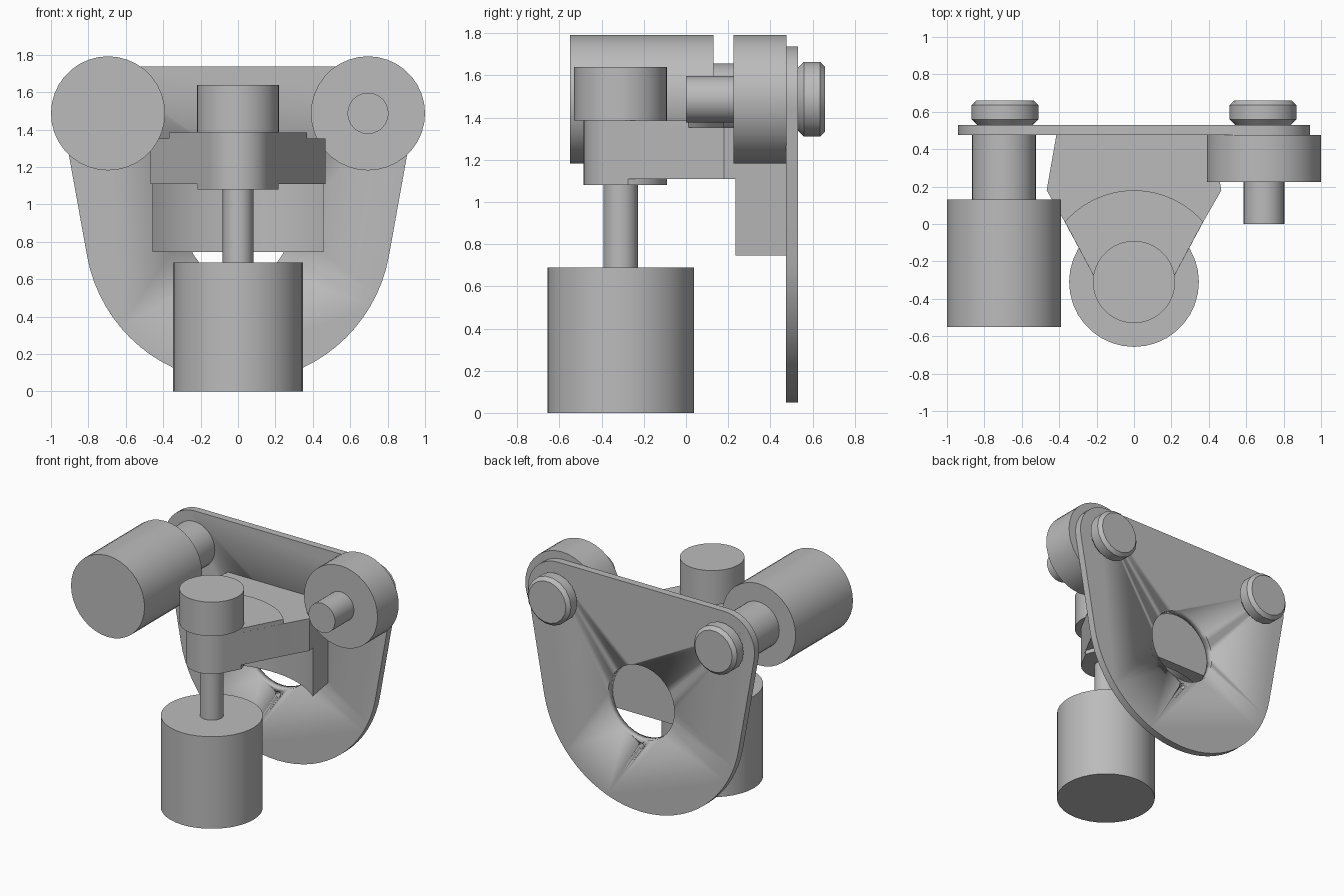
import bpy, bmesh
from math import sin, cos, radians, pi, atan2, acos, asin, sqrt, hypot, degrees
from mathutils import Matrix, Vector

if "Cube" in bpy.data.objects:
    bpy.data.objects.remove(bpy.data.objects["Cube"])

grey = bpy.data.materials.new("plain_grey")
grey.use_nodes = True
COLOUR = (0.5, 0.5, 0.5, 1)
grey.diffuse_color = COLOUR
grey.node_tree.nodes["Principled BSDF"].inputs["Base Color"].default_value = COLOUR

PIVOT_Y = -0.31          # axis of the vertical weight and arm end
LOBE_X, LOBE_Z = 0.69, 1.487   # axes of the two horizontal pins


def arc(cx, cy, r, start, end, steps):
    """Points on an arc, angles in degrees."""
    angles = [radians(start + (end - start) * i / steps) for i in range(steps + 1)]
    return [(cx + r * cos(a), cy + r * sin(a)) for a in angles]


def finish(name, bm, smooth=True):
    bmesh.ops.recalc_face_normals(bm, faces=bm.faces)
    mesh = bpy.data.meshes.new(name)
    bm.to_mesh(mesh)
    bm.free()
    mesh.materials.append(grey)
    ob = bpy.data.objects.new(name, mesh)
    bpy.context.collection.objects.link(ob)
    bpy.ops.object.select_all(action='DESELECT')
    ob.select_set(True)
    bpy.context.view_layer.objects.active = ob
    if smooth:
        bpy.ops.object.shade_smooth_by_angle(angle=radians(30))
    return ob


def prism(name, outline, low, high, axis='Z'):
    """Extrude a flat outline along z, or an x-z outline along y."""
    place = (lambda p, h: (p[0], p[1], h)) if axis == 'Z' else (lambda p, h: (p[0], h, p[1]))
    bm = bmesh.new()
    face = bm.faces.new([bm.verts.new(place(p, low)) for p in outline])
    grown = bmesh.ops.extrude_face_region(bm, geom=[face])["geom"]
    shift = Vector(place((0, 0), high - low))
    bmesh.ops.translate(bm, vec=shift, verts=[v for v in grown if isinstance(v, bmesh.types.BMVert)])
    return finish(name, bm)


def turned(name, profile, centre, axis='Z', sides=36):
    """Turn (radius, height) pairs around an axis and cap both ends."""
    bm = bmesh.new()
    rings = []
    for r, h in profile:
        ring = []
        for i in range(sides):
            a = 2 * pi * i / sides
            u, v = centre[0] + r * cos(a), centre[1] + r * sin(a)
            ring.append(bm.verts.new((u, v, h) if axis == 'Z' else (u, h, v)))
        rings.append(ring)
    for a, b in zip(rings, rings[1:]):
        for i in range(sides):
            j = (i + 1) % sides
            bm.faces.new((a[i], a[j], b[j], b[i]))
    bm.faces.new(rings[0])
    bm.faces.new(rings[-1])
    return finish(name, bm)


def cylinder(name, r, low, high, centre, axis='Z', sides=36):
    return turned(name, [(r, low), (r, high)], centre, axis, sides)


def mirrored(half):
    """Complete an outline given its +x half."""
    return half + [(-x, y) for x, y in reversed(half) if abs(x) > 1e-5]


# Back plate: two small lobes joined tangentially to a large round bottom
BIG_R, BIG_Z, LOBE_R = 0.82, 0.87, 0.25
dx, dz = LOBE_X, LOBE_Z - BIG_Z
tangent = degrees(atan2(dz, dx) - acos((BIG_R - LOBE_R) / hypot(dx, dz)))
half = arc(0, BIG_Z, BIG_R, -90, tangent, 16) + arc(LOBE_X, LOBE_Z, LOBE_R, tangent, 90, 10)
plate = prism("back_plate", mirrored(half), 0.475, 0.53, 'Y')

# Round openings through the plate
for r, z in ((0.275, BIG_Z), (0.022, 0.545)):
    cutter = cylinder("hole_cutter", r, 0.4, 0.6, (0, z), 'Y')
    cutter.hide_render = True
    cut = plate.modifiers.new("hole", 'BOOLEAN')
    cut.object, cut.operation, cut.solver = cutter, 'DIFFERENCE', 'EXACT'
    bpy.context.view_layer.objects.active = plate
    bpy.ops.object.modifier_apply(modifier=cut.name)
    bpy.data.objects.remove(cutter)

# Chamfered knobs on the back of the plate
for side, sx in (("left", 1), ("right", -1)):
    turned(side + "_knob", [(0.15, 0.53), (0.18, 0.56), (0.18, 0.635), (0.155, 0.66)],
           (sx * LOBE_X, LOBE_Z), 'Y', 18)

# Right pin with a long roller, left roller with a short pin
right, left = (-0.695, LOBE_Z), (0.695, LOBE_Z)
cylinder("right_pin", 0.17, 0.13, 0.476, right, 'Y')
cylinder("right_roller", 0.305, -0.55, 0.13, right, 'Y')
cylinder("left_roller", 0.305, 0.225, 0.476, left, 'Y')
cylinder("left_pin", 0.11, 0, 0.225, left, 'Y', 24)

# Arm: rounded nose, tapered sides, back tapering into the plate
NOSE_R, PAD_R, BOSS_R = 0.175, 0.49, 0.22
NOSE_ANGLE = -28
nose = arc(0, PIVOT_Y, NOSE_R, -90, NOSE_ANGLE, 8)


def taper_end(r):
    """Angle at which a tapered side meets a circle round the pivot."""
    return NOSE_ANGLE + degrees(acos(NOSE_R / r))


prism("arm", mirrored(nose + [(0.375, 0.02), (0.467, 0.18), (0.415, 0.476)]), 1.11, 1.352)

# Raised top of the arm and lowered pad under its nose, both ending in arcs
for name, r, low, high in (("arm_raised_top", PAD_R, 1.352, 1.385), ("nose_underside", BOSS_R, 1.08, 1.11)):
    end = arc(0, PIVOT_Y, r, taper_end(r), 90, 14)
    prism(name, mirrored(nose + end), low, high)

# Mounting block below the arm, hollowed at the front
HOLLOW_R = hypot(0.456, 0.235 - PIVOT_Y)
edge = degrees(atan2(0.235 - PIVOT_Y, 0.456))
hollow = arc(0, PIVOT_Y, HOLLOW_R, edge, 180 - edge, 20)
prism("mounting_block", hollow + [(-0.415, 0.476), (0.415, 0.476)], 0.745, 1.11)

# Boss, stem and hanging weight on the vertical axis
pivot = (0, PIVOT_Y)
cylinder("arm_boss", BOSS_R, 1.385, 1.64, pivot)
cylinder("stem", 0.082, 0.69, 1.08, pivot, sides=16)
cylinder("hanging_weight", 0.347, 0, 0.69, pivot)
